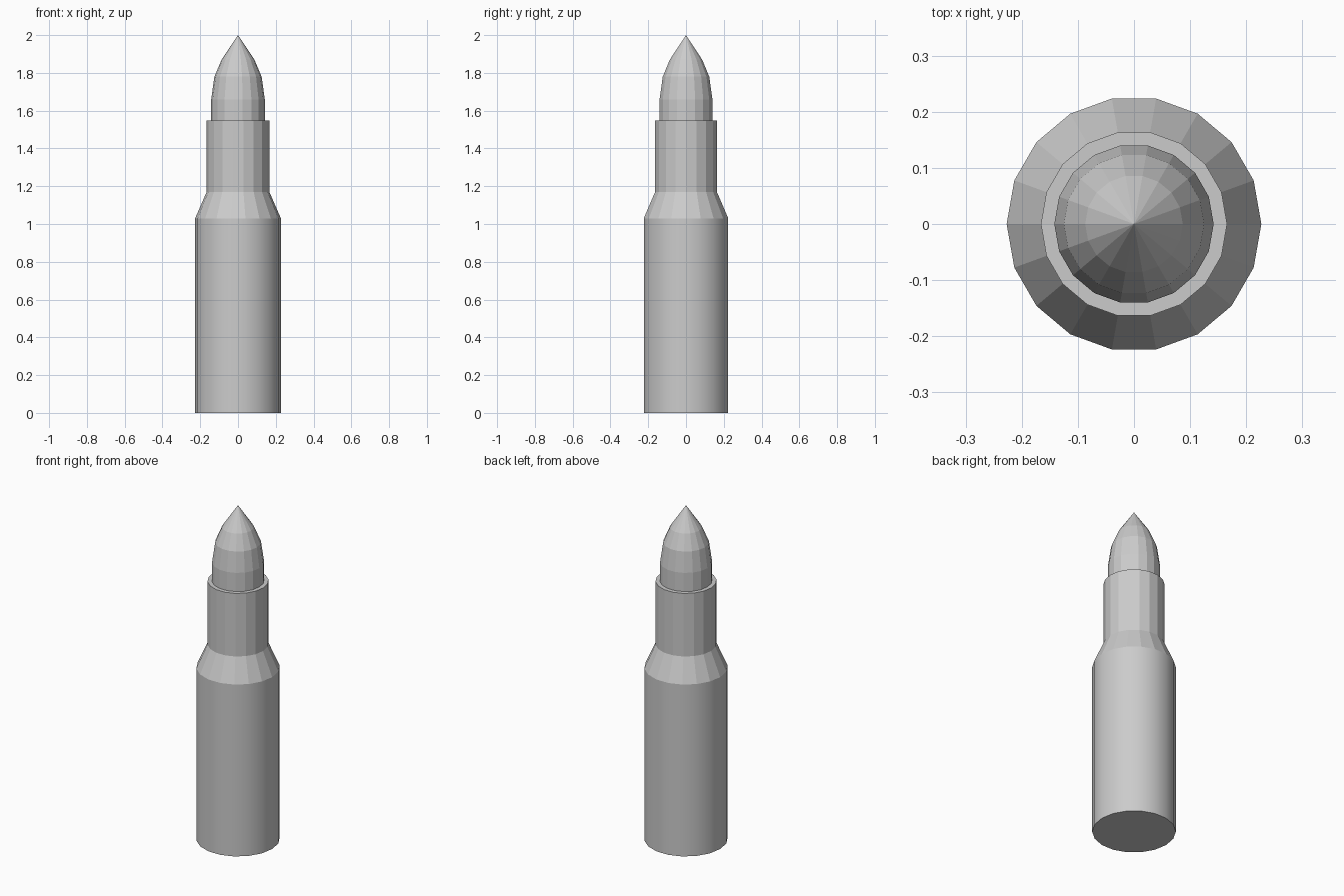
import bpy, bmesh
from math import cos, sin, tau

if "Cube" in bpy.data.objects:
    bpy.data.objects.remove(bpy.data.objects["Cube"])

SIDES = 18


def lathe(name, profile, cap_bottom=True, cap_top=False, tip=None, smooth_bands=()):
    """Turn (radius, height) pairs into a faceted solid of revolution."""
    bm = bmesh.new()
    rings = [[bm.verts.new((r * cos(tau * i / SIDES), r * sin(tau * i / SIDES), z))
              for i in range(SIDES)] for r, z in profile]
    for band, (low, high) in enumerate(zip(rings, rings[1:])):
        for i in range(SIDES):
            j = (i + 1) % SIDES
            face = bm.faces.new((low[i], low[j], high[j], high[i]))
            face.smooth = band in smooth_bands
    if cap_bottom:
        bm.faces.new(rings[0][::-1])
    if cap_top:
        bm.faces.new(rings[-1])
    if tip is not None:
        apex = bm.verts.new((0, 0, tip))
        for i in range(SIDES):
            bm.faces.new((rings[-1][i], rings[-1][(i + 1) % SIDES], apex))
    # Keep the ring edges crisp where smooth and flat bands meet
    for edge in bm.edges:
        if abs(edge.verts[0].co.z - edge.verts[1].co.z) < 1e-5:
            edge.smooth = False
    mesh = bpy.data.meshes.new(name)
    bm.to_mesh(mesh)
    bm.free()
    obj = bpy.data.objects.new(name, mesh)
    bpy.context.collection.objects.link(obj)
    return obj


# Casing: straight body, sloped shoulder, narrow neck with a flat rim
lathe("casing", [(0.227, 0), (0.227, 1.03), (0.166, 1.17), (0.166, 1.548)],
      cap_top=True, smooth_bands=(0,))

# Pointed projectile seated on the rim
lathe("projectile", [(0.142, 1.548), (0.142, 1.66), (0.125, 1.78), (0.087, 1.87)],
      cap_bottom=False, tip=2.0)
